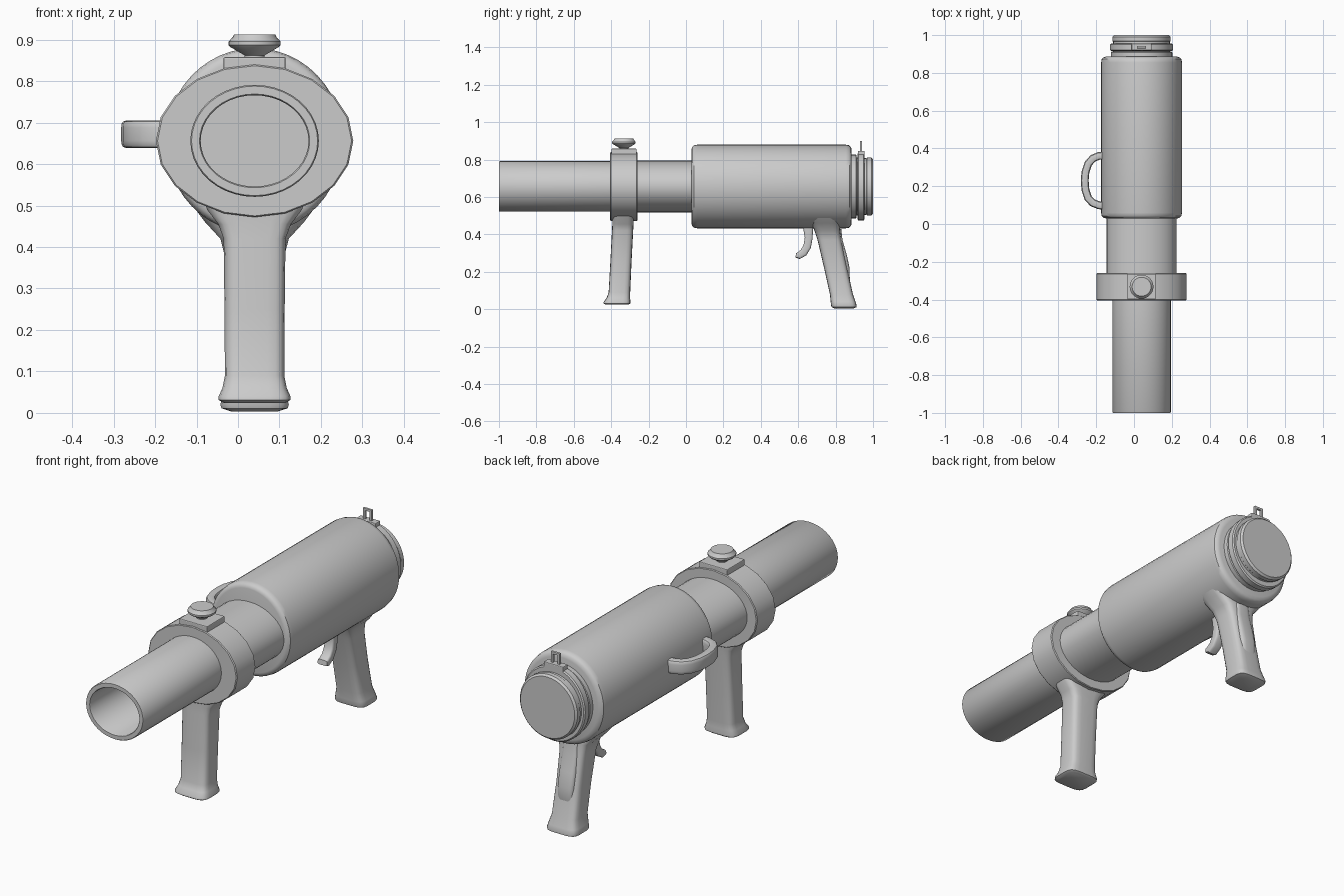
import bpy, bmesh
from math import sin, cos, pi, copysign
from mathutils import Vector

CX, CZ = 0.04, 0.656   # long axis of the tube


def skin(name, rings, angle=35):
    """Join successive closed rings of points into a capped, smooth solid."""
    bm = bmesh.new()
    loops = [[bm.verts.new(p) for p in r] for r in rings]
    n = len(loops[0])
    for a, b in zip(loops, loops[1:]):
        for i in range(n):
            j = (i + 1) % n
            bm.faces.new((a[i], a[j], b[j], b[i]))
    bm.faces.new(loops[0])
    bm.faces.new(loops[-1])
    bmesh.ops.recalc_face_normals(bm, faces=bm.faces)
    me = bpy.data.meshes.new(name)
    bm.to_mesh(me)
    bm.free()
    ob = bpy.data.objects.new(name, me)
    bpy.context.collection.objects.link(ob)
    for o in bpy.context.selected_objects:
        o.select_set(False)
    ob.select_set(True)
    bpy.context.view_layer.objects.active = ob
    bpy.ops.object.shade_smooth_by_angle(angle=angle * pi / 180)
    return ob


def rounded(n, a, b, power):
    """Rounded rectangle cross-section as 2D points."""
    out = []
    for i in range(n):
        t = 2 * pi * (i + 0.5) / n
        c, s = cos(t), sin(t)
        out.append((a * copysign(abs(c) ** power, c), b * copysign(abs(s) ** power, s)))
    return out


def tube(name, profile, sides=40, angle=35):
    """Elliptical turned part along y; profile rows are (y, rx, rz)."""
    return skin(name, [[(CX + rx * cos(2 * pi * i / sides), y, CZ + rz * sin(2 * pi * i / sides))
                        for i in range(sides)] for y, rx, rz in profile], angle)


def column(name, rows, power=0.45):
    """Upright part; rows are (y, z, half width, half depth)."""
    return skin(name, [[(CX + u, y + v, z) for u, v in rounded(20, hx, hy, power)]
                       for y, z, hx, hy in rows])


def strap(name, path, thick, width, place):
    """Flat band swept along a planar path, mapped to 3D by place(u, v, w)."""
    pts = [Vector(p) for p in path]
    rings = []
    for i, p in enumerate(pts):
        d = (pts[min(i + 1, len(pts) - 1)] - pts[max(i - 1, 0)]).normalized()
        nrm = Vector((-d.y, d.x))
        rings.append([place(*(p + nrm * s), w) for s, w in rounded(16, thick[i] / 2, width / 2, 0.45)])
    return skin(name, rings)


def box(name, size, loc, bevel=0.004):
    bpy.ops.mesh.primitive_cube_add(size=1, location=loc)
    ob = bpy.context.object
    ob.name = name
    ob.scale = size
    bpy.ops.object.transform_apply(location=False, rotation=False, scale=True)
    m = ob.modifiers.new("Bevel", 'BEVEL')
    m.width = bevel
    m.segments = 2
    return ob


# Hollow front barrel and the wider sleeve behind it
tube("barrel", [(0.0, 0.13, 0.11), (-0.995, 0.13, 0.11), (-1.0, 0.133, 0.113), (-1.0, 0.152, 0.132),
                (-0.995, 0.155, 0.135), (-0.34, 0.155, 0.135), (0.01, 0.156, 0.136)])
# Sleeve is an open ring profile, closed around the bore
tube("sleeve", [(-0.34, 0.154, 0.134), (-0.34, 0.185, 0.138), (0.1, 0.185, 0.138)])

# Main body with softened ends
body = [(0.03, 0.190, 0.200), (0.033, 0.202, 0.211), (0.042, 0.211, 0.220), (0.06, 0.214, 0.2235),
        (0.855, 0.214, 0.2235), (0.873, 0.211, 0.220), (0.882, 0.202, 0.211), (0.886, 0.188, 0.196)]
tube("main_body", body, 48)

# Stepped rear cap
tube("rear_neck", [(0.87, 0.163, 0.170), (0.908, 0.163, 0.170), (0.912, 0.159, 0.166)])
tube("rear_groove", [(0.90, 0.150, 0.155), (0.98, 0.150, 0.150)])
tube("rear_ring", [(0.917, 0.161, 0.175), (0.921, 0.167, 0.181), (0.950, 0.167, 0.181), (0.955, 0.161, 0.175)])
tube("rear_cap", [(0.963, 0.148, 0.149), (0.969, 0.154, 0.155), (0.991, 0.154, 0.155), (1.0, 0.145, 0.146)])

# Faceted collar around the barrel
tube("collar", [(-0.405, 0.234, 0.181), (-0.401, 0.238, 0.184), (-0.264, 0.238, 0.184), (-0.26, 0.234, 0.181)], 20, 25)

# Knob on the collar
box("knob_base", (0.15, 0.135, 0.04), (CX, -0.332, 0.838))
skin("front_knob", [[(CX + r * cos(2 * pi * i / 28), -0.332 + r * sin(2 * pi * i / 28), z) for i in range(28)]
                    for r, z in [(0.024, 0.85), (0.024, 0.862), (0.058, 0.882), (0.063, 0.887),
                                 (0.063, 0.895), (0.053, 0.906), (0.05, 0.912), (0.044, 0.912)]])

# Rear sight: base and a slotted post
box("sight_base", (0.105, 0.036, 0.03), (CX, 0.937, 0.832))
for side in (-1, 1):
    box("sight_post", (0.012, 0.012, 0.065), (CX + side * 0.018, 0.936, 0.866), 0.002)
box("sight_top", (0.048, 0.012, 0.012), (CX, 0.936, 0.893), 0.002)

# Front handle with flared top and foot
column("front_handle", [(-0.335, 0.53, 0.13, 0.06), (-0.336, 0.49, 0.115, 0.058), (-0.337, 0.455, 0.088, 0.057),
                        (-0.339, 0.42, 0.075, 0.057), (-0.348, 0.25, 0.073, 0.057), (-0.356, 0.09, 0.072, 0.058),
                        (-0.362, 0.06, 0.078, 0.063), (-0.368, 0.04, 0.087, 0.072), (-0.369, 0.031, 0.087, 0.072),
                        (-0.369, 0.024, 0.075, 0.062)])

# Raked rear grip and its raised palm panel
column("rear_grip", [(0.735, 0.50, 0.15, 0.08), (0.745, 0.46, 0.12, 0.075), (0.755, 0.42, 0.083, 0.069),
                     (0.767, 0.37, 0.07, 0.064), (0.80, 0.22, 0.066, 0.062), (0.831, 0.08, 0.068, 0.062),
                     (0.840, 0.04, 0.078, 0.067), (0.844, 0.02, 0.083, 0.069), (0.845, 0.011, 0.080, 0.067),
                     (0.845, 0.003, 0.055, 0.05)])
column("palm_panel", [(0.79, 0.43, 0.04, 0.04), (0.795, 0.37, 0.043, 0.042), (0.81, 0.29, 0.045, 0.05),
                      (0.822, 0.22, 0.045, 0.053), (0.826, 0.16, 0.043, 0.05), (0.825, 0.125, 0.036, 0.043),
                      (0.82, 0.11, 0.025, 0.03)])

# Hooked trigger
strap("trigger", [(0.65, 0.47), (0.654, 0.42), (0.656, 0.38), (0.648, 0.335), (0.628, 0.302), (0.602, 0.286),
                  (0.587, 0.288)], [0.065, 0.05, 0.042, 0.042, 0.042, 0.038, 0.024], 0.05,
      lambda u, v, w: (CX + w, u, v))

# Carry loop on the left side of the body
strap("side_loop", [(-0.14, 0.362), (-0.185, 0.361), (-0.218, 0.347), (-0.242, 0.32), (-0.257, 0.275), (-0.261, 0.23),
                    (-0.257, 0.18), (-0.243, 0.138), (-0.219, 0.112), (-0.185, 0.099), (-0.14, 0.096)],
      [0.042] * 11, 0.066, lambda u, v, w: (u, v, 0.672 + w))
